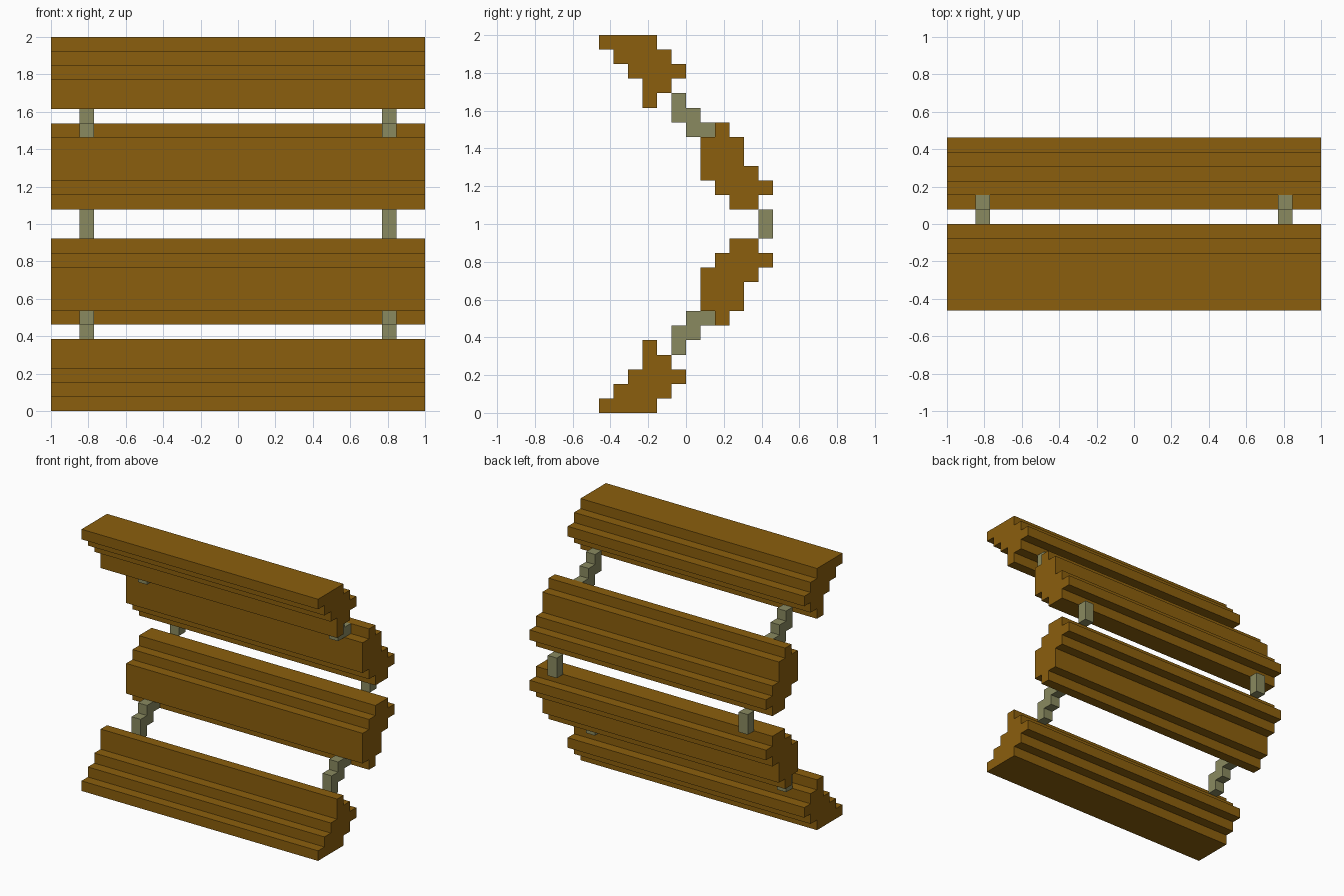
import bpy, bmesh

if "Cube" in bpy.data.objects:
    bpy.data.objects.remove(bpy.data.objects["Cube"])

U = 1 / 13  # one grid step of the blocky style


def material(name, color):
    m = bpy.data.materials.new(name)
    m.diffuse_color = (*color, 1)
    m.use_nodes = True
    m.node_tree.nodes["Principled BSDF"].inputs["Base Color"].default_value = m.diffuse_color
    return m


wood = material("brown wood", (0.258, 0.114, 0.004))
link = material("grey green link", (0.254, 0.254, 0.117))


def outline(rows):
    """Stepped side outline from rows of (z bottom, z top, y front, y back)."""
    pts = []
    for z0, z1, _, y1 in rows:
        pts += [(y1, z0), (y1, z1)]
    for z0, z1, y0, _ in reversed(rows):
        pts += [(y0, z1), (y0, z0)]
    return [p for i, p in enumerate(pts) if p != pts[i - 1]]


def extrude(name, rows, x0, x1, mat, flip=False):
    """Extrude the outline along x; flip mirrors it about mid height (z = 13)."""
    bm = bmesh.new()
    verts = [bm.verts.new((x0 * U, y * U, (26 - z if flip else z) * U))
             for y, z in outline(rows)]
    cap = bm.faces.new(verts)
    ext = bmesh.ops.extrude_face_region(bm, geom=[cap], use_keep_orig=True)
    moved = [g for g in ext["geom"] if isinstance(g, bmesh.types.BMVert)]
    bmesh.ops.translate(bm, verts=moved, vec=((x1 - x0) * U, 0, 0))
    bmesh.ops.recalc_face_normals(bm, faces=bm.faces)
    mesh = bpy.data.meshes.new(name)
    bm.to_mesh(mesh)
    bm.free()
    mesh.materials.append(mat)
    bpy.context.collection.objects.link(bpy.data.objects.new(name, mesh))


# Stepped side profiles of the lower half
OUTER_SLAT = [(0, 1, -6, -2), (1, 2, -5, -1), (2, 3, -4, 0), (3, 4, -3, -1), (4, 5, -3, -2)]
INNER_SLAT = [(6, 7, 2, 3), (7, 9, 1, 4), (9, 10, 1, 5), (10, 11, 2, 6), (11, 12, 3, 5)]
STEP_LINK = [(4, 5, -1, 0), (5, 6, -1, 1), (6, 7, 0, 2)]
MID_LINK = [(12, 14, 5, 6)]

# Slats and stepped links, mirrored into the upper half
for half, flip in (("lower", False), ("upper", True)):
    extrude(half + "_outer_slat", OUTER_SLAT, -13, 13, wood, flip)
    extrude(half + "_inner_slat", INNER_SLAT, -13, 13, wood, flip)
    for side, x in (("left", -11), ("right", 10)):
        extrude(f"{half}_link_{side}", STEP_LINK, x, x + 1, link, flip)

# Straight links between the two inner slats
for side, x in (("left", -11), ("right", 10)):
    extrude("middle_link_" + side, MID_LINK, x, x + 1, link)
